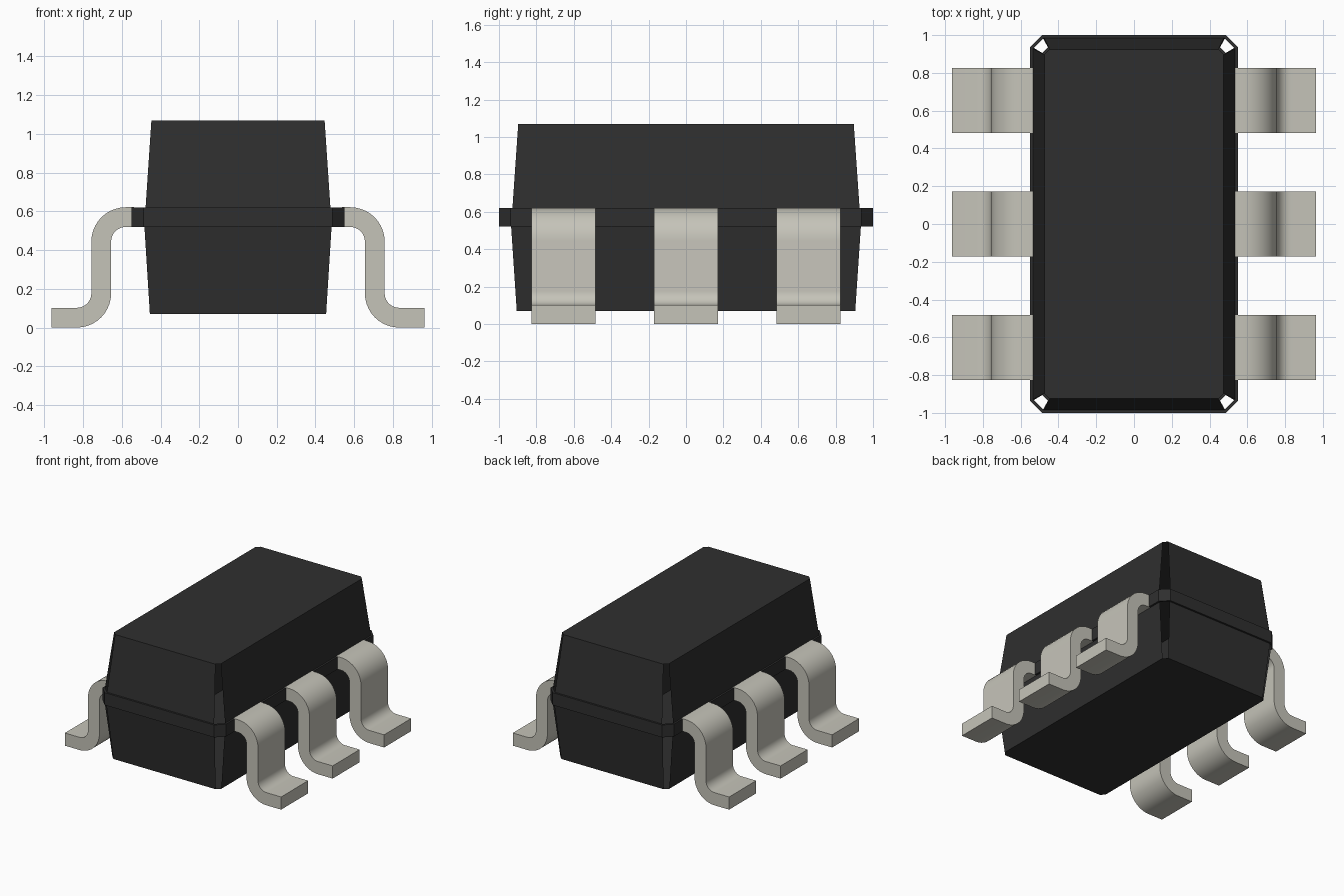
import bpy, bmesh, math

cube = bpy.data.objects.get("Cube")
if cube:
    bpy.data.objects.remove(cube, do_unlink=True)


def make_material(name, color, roughness):
    m = bpy.data.materials.new(name)
    m.use_nodes = True
    m.diffuse_color = (*color, 1)
    bsdf = m.node_tree.nodes["Principled BSDF"]
    bsdf.inputs["Base Color"].default_value = (*color, 1)
    bsdf.inputs["Roughness"].default_value = roughness
    return m


def make_object(name, bm, material):
    mesh = bpy.data.meshes.new(name)
    bm.to_mesh(mesh)
    bm.free()
    mesh.materials.append(material)
    obj = bpy.data.objects.new(name, mesh)
    bpy.context.collection.objects.link(obj)
    return obj


black = make_material("black plastic", (0.028, 0.028, 0.028), 0.6)
metal = make_material("tinned metal", (0.56, 0.55, 0.485), 0.5)


# Body: stacked chamfered rectangles, counter-clockwise from above
def ring(bm, hx, hy, cx, cy, z):
    pts = [(hx, -cy), (hx, cy), (cx, hy), (-cx, hy),
           (-hx, cy), (-hx, -cy), (-cx, -hy), (cx, -hy)]
    return [bm.verts.new((x, y, z)) for x, y in pts]


LOW, HIGH = 0.52, 0.62
levels = [
    # half x, half y, chamfer start x, chamfer start y, z
    (0.485, 0.935, 0.455, 0.905, 0.07),
    (0.535, 0.985, 0.483, 0.935, LOW),
    (0.55, 1.0, 0.487, 0.937, LOW),
    (0.55, 1.0, 0.487, 0.937, HIGH),
    (0.535, 0.985, 0.477, 0.928, HIGH),
    (0.475, 0.925, 0.447, 0.897, 1.07),
]
bm = bmesh.new()
rings = [ring(bm, *lv) for lv in levels]
for k, (a, b) in enumerate(zip(rings, rings[1:])):
    for i in range(8):
        # the tapered walls are open at the chamfered corners
        if k in (0, 4) and i % 2 == 1:
            continue
        j = (i + 1) % 8
        bm.faces.new((a[i], a[j], b[j], b[i]))
bm.faces.new(rings[-1])
bm.faces.new(rings[0][::-1])
make_object("body", bm, black)


# Leads: gull-wing profile in x-z, extruded along y
def arc(cx, cz, r, start, end, steps=10):
    return [(cx + r * math.cos(math.radians(start + (end - start) * t / steps)),
             cz + r * math.sin(math.radians(start + (end - start) * t / steps)))
            for t in range(steps + 1)]


INNER, OUTER = 0.075, 0.177
UPPER, LOWER = (0.58, 0.444), (0.832, 0.177)
profile = ([(0.536, UPPER[1] + OUTER)] + arc(*UPPER, OUTER, 90, 0)
           + arc(*LOWER, INNER, 180, 270)
           + [(0.963, LOWER[1] - INNER), (0.963, 0.0)]
           + arc(*LOWER, OUTER, 270, 180)
           + arc(*UPPER, INNER, 0, 90)
           + [(0.536, UPPER[1] + INNER)])

for side, sx in (("left", 1), ("right", -1)):
    for place, cy in (("front", -0.655), ("middle", 0.0), ("back", 0.655)):
        bm = bmesh.new()
        near = [bm.verts.new((sx * x, cy - 0.172, z)) for x, z in profile]
        far = [bm.verts.new((sx * x, cy + 0.172, z)) for x, z in profile]
        n = len(profile)
        for i in range(n):
            j = (i + 1) % n
            bm.faces.new((near[i], near[j], far[j], far[i]))
        bm.faces.new(near)
        bm.faces.new(far[::-1])
        bmesh.ops.recalc_face_normals(bm, faces=bm.faces)
        lead = make_object(f"{side}_{place}_lead", bm, metal)
        bpy.ops.object.select_all(action='DESELECT')
        lead.select_set(True)
        bpy.context.view_layer.objects.active = lead
        bpy.ops.object.shade_smooth_by_angle(angle=math.radians(35))
